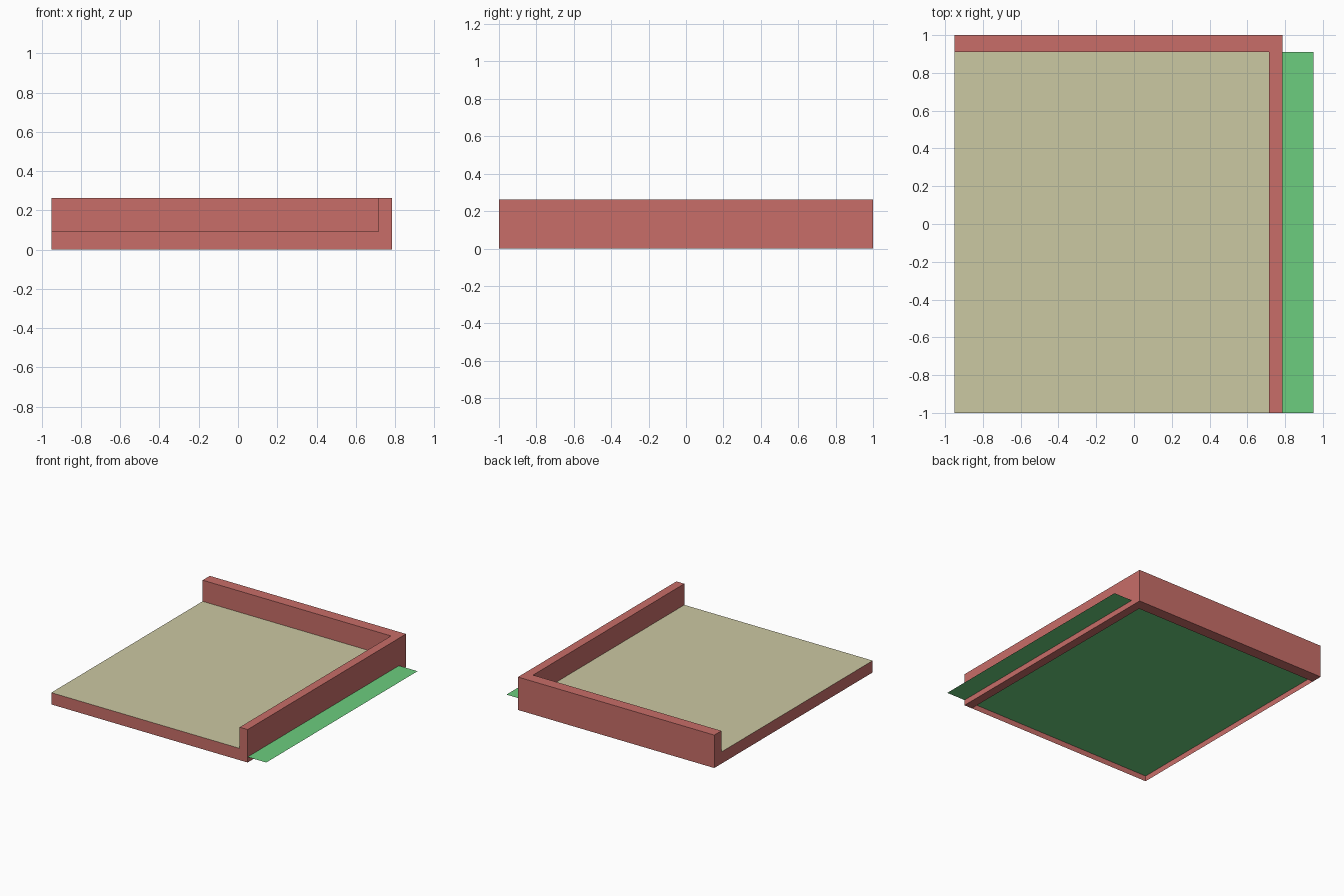
import bpy, bmesh
from mathutils import Vector

if "Cube" in bpy.data.objects:
    bpy.data.objects.remove(bpy.data.objects["Cube"])

X0, X1, X2, X3 = -0.95, 0.715, 0.785, 0.95   # left, wall inside, wall outside, sheet edge
Y0, Y1, Y2 = -1.0, 0.91, 1.0                 # front, wall inside, wall outside
FLOOR, TOP, SHEET = 0.094, 0.263, 0.044


def material(name, rgb):
    mat = bpy.data.materials.new(name)
    mat.diffuse_color = (*rgb, 1)
    mat.use_nodes = True
    mat.node_tree.nodes["Principled BSDF"].inputs["Base Color"].default_value = mat.diffuse_color
    return mat


def make(name, mat, build):
    bm = bmesh.new()
    build(bm)
    mesh = bpy.data.meshes.new(name)
    bm.to_mesh(mesh)
    bm.free()
    mesh.materials.append(mat)
    obj = bpy.data.objects.new(name, mesh)
    bpy.context.collection.objects.link(obj)
    return obj


def face(bm, points):
    return bm.faces.new([bm.verts.new(p) for p in points])


def rect(bm, x0, x1, y0, y1, z):
    return face(bm, [(x0, y0, z), (x1, y0, z), (x1, y1, z), (x0, y1, z)])


# L-shaped parapet: plan outline raised to full height
def parapet(bm):
    plan = [(X1, Y0), (X2, Y0), (X2, Y2), (X0, Y2), (X0, Y1), (X1, Y1)]
    base = face(bm, [(x, y, 0) for x, y in plan])
    out = bmesh.ops.extrude_face_region(bm, geom=[base], use_keep_orig=True)
    verts = [v for v in out["geom"] if isinstance(v, bmesh.types.BMVert)]
    bmesh.ops.translate(bm, verts=verts, vec=Vector((0, 0, TOP)))
    bmesh.ops.recalc_face_normals(bm, faces=bm.faces)


# Thin edge skirts on the two open sides of the floor
def skirts(bm):
    corners = [(X1, Y0), (X0, Y0), (X0, Y1)]
    low = [bm.verts.new((x, y, 0)) for x, y in corners]
    high = [bm.verts.new((x, y, FLOOR)) for x, y in corners]
    for i in range(2):
        bm.faces.new((low[i + 1], low[i], high[i], high[i + 1]))


red = material("brick_red", (0.58, 0.155, 0.14))
khaki = material("khaki", (0.6, 0.58, 0.36))
green = material("grass_green", (0.15, 0.61, 0.21))

make("parapet_wall", red, parapet)
make("edge_skirt", red, skirts)
make("floor", khaki, lambda bm: rect(bm, X0, X1, Y0, Y1, FLOOR))
# Grass sheet runs under the floor and out past the right wall
make("grass_sheet", green, lambda bm: rect(bm, X0, X3, Y0, Y1, SHEET))
